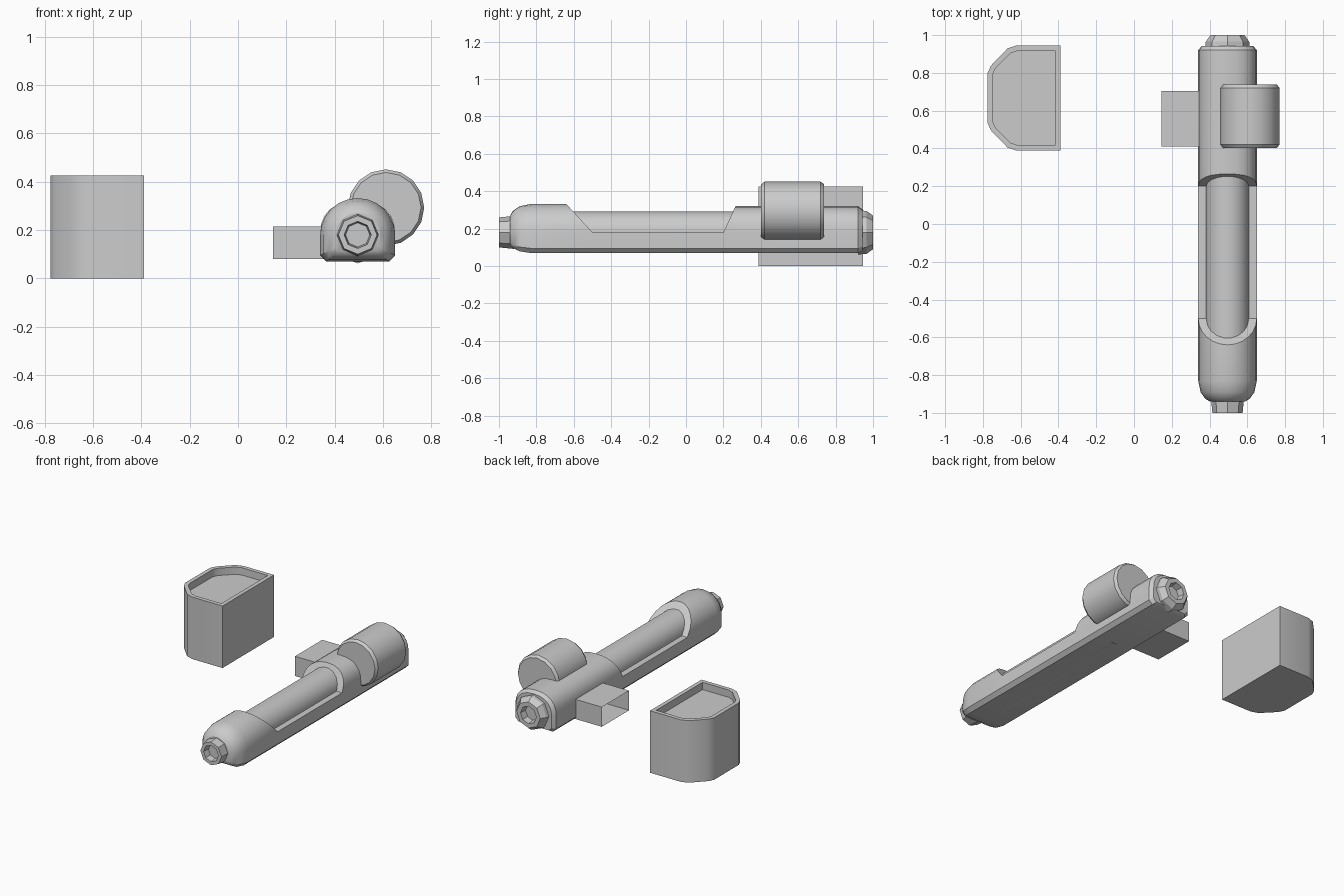
import bpy, bmesh, math

if "Cube" in bpy.data.objects:
    bpy.data.objects.remove(bpy.data.objects["Cube"])

CX, CZ = 0.495, 0.18   # main axis of the long body


def finish(name, verts, faces, smooth=None):
    me = bpy.data.meshes.new(name)
    bm = bmesh.new()
    vs = [bm.verts.new(v) for v in verts]
    for f in faces:
        bm.faces.new([vs[i] for i in f])
    bmesh.ops.remove_doubles(bm, verts=bm.verts, dist=1e-5)
    bmesh.ops.recalc_face_normals(bm, faces=bm.faces)
    bm.to_mesh(me)
    bm.free()
    ob = bpy.data.objects.new(name, me)
    bpy.context.collection.objects.link(ob)
    if smooth:
        bpy.ops.object.select_all(action='DESELECT')
        ob.select_set(True)
        bpy.context.view_layer.objects.active = ob
        bpy.ops.object.shade_smooth_by_angle(angle=math.radians(smooth))
    return ob


def loft(name, rings, smooth=None):
    """Skin a list of equal-length closed rings and cap both ends."""
    n = len(rings[0])
    verts = [p for r in rings for p in r]
    faces = [(k * n + i, k * n + (i + 1) % n, (k + 1) * n + (i + 1) % n, (k + 1) * n + i)
             for k in range(len(rings) - 1) for i in range(n)]
    faces += [tuple(range(n)), tuple(range((len(rings) - 1) * n, len(rings) * n))]
    return finish(name, verts, faces, smooth)


def lathe(name, prof, segs, cx=CX, cz=CZ, smooth=None):
    """Turned part along y from (radius, y) pairs."""
    rings = [[(cx + r * math.cos(2 * math.pi * i / segs), y,
               cz + r * math.sin(2 * math.pi * i / segs)) for i in range(segs)]
             for r, y in prof]
    return loft(name, rings, smooth)


# Arched cross-section: flat bottom with chamfers, rounded top
def section(height, power, n=12):
    pts = [(-0.155, -0.085), (-0.13, -0.11), (0.13, -0.11), (0.155, -0.085)]
    for i in range(n + 1):
        a = math.pi * i / n
        c, s = math.cos(a), max(math.sin(a), 0)
        pts.append((0.155 * math.copysign(abs(c) ** (2 / power), c),
                    height * s ** (2 / power)))
    return pts


def ring(sec, y, s=1.0, slope=0.0, flat=False):
    return [(CX + x * s, y + slope * max(z, 0), CZ + (min(z, 0) if flat else z) * s)
            for x, z in sec]


# Long body with a lowered open middle
front, rear = section(0.152, 2), section(0.14, 2.4)
loft("body_housing", [
    ring(front, -0.94, 0.6), ring(front, -0.925, 0.76), ring(front, -0.89, 0.92),
    ring(front, -0.83),
    ring(front, -0.5, slope=-0.14 / 0.152),
    ring(front, -0.5, flat=True),
    ring(rear, 0.2, flat=True),
    ring(rear, 0.2, slope=0.065 / 0.14),
    ring(rear, 0.92), ring(rear, 0.943, 0.88)], 30)

# Inner tube lying in the open middle
lathe("inner_tube", [(0.113, -0.7), (0.113, 0.4)], 18, smooth=30)

# Hollow eight-sided end fittings
lathe("front_nozzle", [(0.088, -0.92), (0.08, -1.0), (0.056, -1.0), (0.05, -0.955)], 8)
lathe("rear_nozzle", [(0.118, 0.92), (0.115, 0.965), (0.09, 1.0), (0.06, 1.0), (0.054, 0.955)], 8)

# Side drum with chamfered ends
lathe("side_drum", [(0.145, 0.402), (0.158, 0.42), (0.158, 0.72), (0.145, 0.738)],
      16, 0.612, 0.293, 30)

# Side duct, open at its outer end
y0, y1, z0, z1 = 0.41, 0.705, 0.08, 0.215
quad = [(y0, z0), (y1, z0), (y1, z1), (y0, z1)]
finish("side_duct", [(x, y, z) for x in (0.145, 0.36) for y, z in quad],
       [(i, (i + 1) % 4, 4 + (i + 1) % 4, 4 + i) for i in range(4)])

# Separate bin with a rounded side and a shallow recessed top
half = [(-0.389, 0.279), (-0.62, 0.279), (-0.67, 0.262), (-0.757, 0.172), (-0.775, 0.133)]
half_in = [(-0.417, 0.251), (-0.613, 0.251), (-0.653, 0.237), (-0.733, 0.157), (-0.747, 0.127)]


def bin_ring(h, z):
    return [(x, 0.667 + y, z) for x, y in h] + [(x, 0.667 - y, z) for x, y in reversed(h)]


loft("storage_bin", [bin_ring(half, 0), bin_ring(half, 0.425),
                     bin_ring(half_in, 0.425), bin_ring(half_in, 0.375)], 30)
